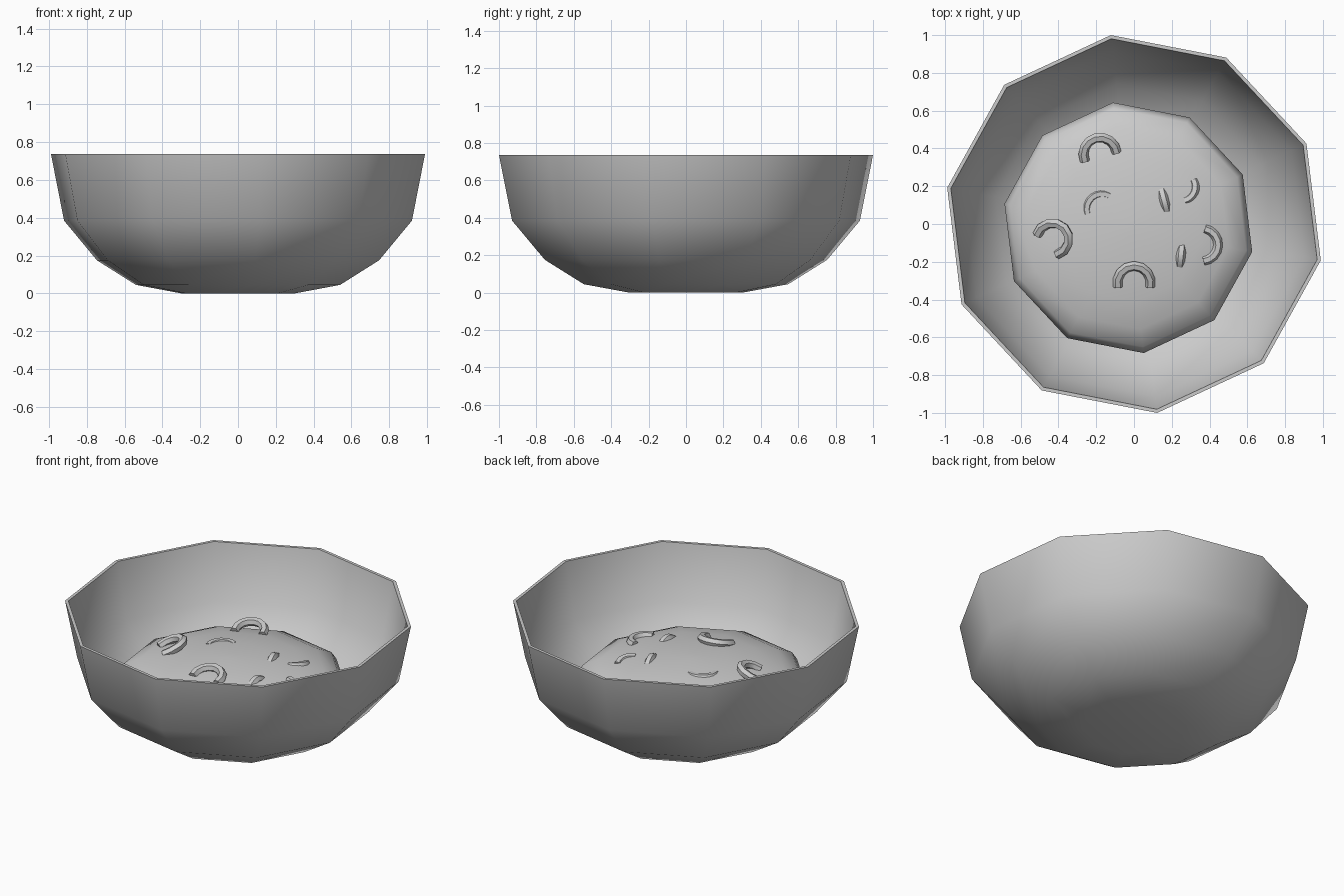
import bpy, bmesh
from math import sin, cos, radians, sqrt, tau

if "Cube" in bpy.data.objects:
    bpy.data.objects.remove(bpy.data.objects["Cube"])

SIDES = 10
PHASE = radians(97)


def lathe(name, profile, centre=(0, 0), smooth=45):
    """Revolve (radius, z) points into a ten-sided solid, capped at both ends."""
    bm = bmesh.new()
    rings = []
    for r, z in profile:
        rings.append([bm.verts.new((centre[0] + r * cos(PHASE + tau * i / SIDES),
                                    centre[1] + r * sin(PHASE + tau * i / SIDES), z))
                      for i in range(SIDES)])
    for a, b in zip(rings, rings[1:]):
        for i in range(SIDES):
            j = (i + 1) % SIDES
            bm.faces.new((a[i], a[j], b[j], b[i]))
    bm.faces.new(rings[0][::-1])
    bm.faces.new(rings[-1])
    bmesh.ops.recalc_face_normals(bm, faces=bm.faces)
    mesh = bpy.data.meshes.new(name)
    bm.to_mesh(mesh)
    bm.free()
    finish(bpy.data.objects.new(name, mesh), smooth)


def finish(obj, smooth, convert=False):
    bpy.context.collection.objects.link(obj)
    bpy.ops.object.select_all(action='DESELECT')
    obj.select_set(True)
    bpy.context.view_layer.objects.active = obj
    if convert:
        bpy.ops.object.convert(target='MESH')
    bpy.ops.object.shade_smooth_by_angle(angle=radians(smooth))


# Bowl: outer wall, thin rim, inner wall
lathe("bowl", [(.305, 0), (.55, .045), (.76, .175), (.937, .385), (1.0075, .737),
               (.988, .737), (.92, .39), (.745, .187), (.54, .06), (.3, .015)])

# Domed food filling
FX, FY, FR, FZ, FH = -.03, -.02, .668, .315, .155
dome = [(.45, .05), (.6, .17), (FR, FZ)]
dome += [(FR * cos(radians(a)), FZ + FH * sin(radians(a))) for a in (18, 36, 54, 72, 87)]
lathe("food_mound", dome, (FX, FY), smooth=70)


def surface(x, y):
    d = ((x - FX) ** 2 + (y - FY) ** 2) / FR ** 2
    return FZ + (FH - .006) * sqrt(max(0, 1 - d * 1.06))


def pasta(name, points, radius):
    """Bent six-sided tube through the given points."""
    cu = bpy.data.curves.new(name, 'CURVE')
    cu.dimensions = '3D'
    cu.bevel_depth = radius
    cu.bevel_resolution = 1
    cu.use_fill_caps = True
    sp = cu.splines.new('POLY')
    sp.points.add(len(points) - 1)
    for p, co in zip(sp.points, points):
        p.co = (*co, 1)
    finish(bpy.data.objects.new(name, cu), 35, True)


# Curved pieces: centre x, y, arc radius, start and end angle, tube radius, sink, apex lift
arcs = [(-.18, .37, .088, 205, 5, .026, .0, .05),
        (-.43, -.08, .085, 165, -75, .026, .0, .04),
        (0, -.31, .088, 195, -15, .026, .0, .02),
        (-.17, .08, .08, 200, 60, .024, -.014, .006),
        (.36, -.11, .085, 80, -85, .025, -.004, .012),
        (.25, .195, .075, 30, -75, .024, -.012, .008)]
for n, (cx, cy, r, a0, a1, tube, sink, lift) in enumerate(arcs):
    pts = []
    for k in range(9):
        t = k / 8
        a = radians(a0 + (a1 - a0) * t)
        x, y = cx + r * cos(a), cy + r * sin(a)
        pts.append((x, y, surface(x, y) + sink + lift * sin(t * tau / 2)))
    pasta(f"pasta_curl_{n + 1}", pts, tube)

# Pieces standing on edge, only the arched back showing
edges = [(.14, .2, .18, .045), (.255, -.1, .24, -.24)]
for n, (x0, y0, x1, y1) in enumerate(edges):
    pts = []
    for k in range(9):
        t = k / 8
        x, y = x0 + (x1 - x0) * t, y0 + (y1 - y0) * t
        pts.append((x, y, surface(x, y) - .035 + .04 * sin(t * tau / 2)))
    pasta(f"pasta_edge_{n + 1}", pts, .025)
